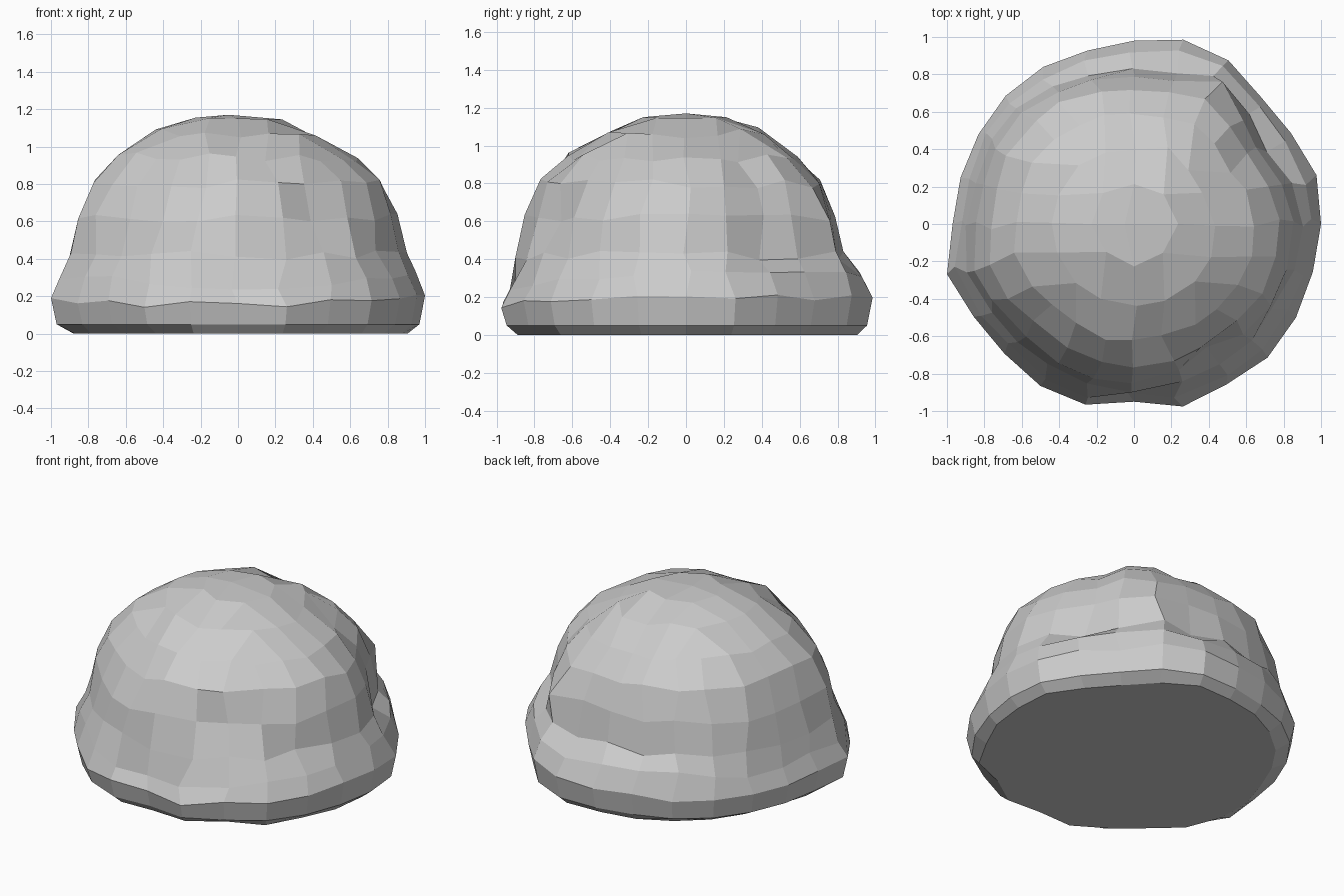
import bpy, bmesh, math, random

if "Cube" in bpy.data.objects:
    bpy.data.objects.remove(bpy.data.objects["Cube"])

random.seed(4)

# Plan outlines: radius every 15 degrees, counter-clockwise from +x
SKIRT = [1.0, 1.01, .97, .96, 1.01, 1.02, .98, .96, .97, .97, .96, .96,
         .97, 1.035, .99, .98, 1.0, 1.0, .95, 1.01, .99, 1.01, 1.0, .99]
DOME = [.87, .85, .81, .82, .87, .81, .80, .81, .83, .86, .87, .86,
        .87, .90, .87, .85, .85, .86, .86, .85, .85, .86, .87, .88]
# Height scale of the skirt in each direction
LIP = [1.15, 1.1, 1.1, 1.15, 1.2, 1.15, 1.1, 1.1, 1.15, 1.1, 1.05, 1.0,
       1.0, 1.0, 1.0, 1.0, .9, .9, .9, .9, .95, 1.0, 1.0, 1.1]
# Rings from the crown down: height, radius factor, share of skirt outline
RINGS = [(1.17, 0, 0), (1.15, .26, 0), (1.07, .51, 0), (.945, .73, 0),
         (.80, .89, 0), (.62, .98, 0), (.42, 1.0, .2), (.285, .97, .85),
         (.17, 1.0, 1), (.05, .97, 1), (0, .90, 1)]
# Dents and bulges: angle, height, depth (outward positive)
DENTS = [(25, .5, -.05), (300, .62, -.06), (330, .45, -.04), (235, .6, .015),
         (120, .8, .02), (275, .5, .03), (60, .6, .04), (85, .45, -.02)]


def square_angle(x, y):
    if abs(x) >= abs(y):
        return math.pi / 4 * y / x + (math.pi if x < 0 else 0)
    return math.pi / 2 - math.pi / 4 * x / y + (math.pi if y < 0 else 0)


def place(v):
    k = round(max(abs(v.co.x), abs(v.co.y)))
    z, f, s = RINGS[k]
    if k == 0:
        v.co = (-.05, 0, z)
        return
    a = square_angle(v.co.x, v.co.y)
    i = round(a / math.radians(15)) % 24
    r = f * (DOME[i] * (1 - s) + SKIRT[i] * s)
    if k < 8:
        for da, dz, depth in DENTS:
            d = (math.degrees(a) - da + 180) % 360 - 180
            r += depth * math.exp(-(d / 14) ** 2 - ((z - dz) / .14) ** 2)
        r += random.uniform(-.012, .012)
    if k in (7, 8):
        z *= LIP[i]
    if k == 10:
        r *= random.uniform(.97, 1.03)
    elif 1 < k < 9:
        z += random.uniform(-.025, .025)
    if 1 < k < 8:
        a += random.uniform(-.04, .04)
    if k < 4:
        z -= .02 * r * math.cos(a)
    v.co = (r * math.cos(a), r * math.sin(a), z)


# Boulder: quad grid crown, rim extruded down into the flared skirt
bm = bmesh.new()
bmesh.ops.create_grid(bm, x_segments=6, y_segments=6, size=3)
for k in range(4, len(RINGS)):
    rim = [e for e in bm.edges if e.is_boundary]
    new = bmesh.ops.extrude_edge_only(bm, edges=rim)["geom"]
    for v in new:
        if isinstance(v, bmesh.types.BMVert):
            v.co *= k / (k - 1)
for v in bm.verts:
    place(v)

# Flat underside
bmesh.ops.holes_fill(bm, edges=[e for e in bm.edges if e.is_boundary], sides=0)
bmesh.ops.recalc_face_normals(bm, faces=bm.faces)

mesh = bpy.data.meshes.new("boulder")
bm.to_mesh(mesh)
bm.free()
bpy.context.collection.objects.link(bpy.data.objects.new("boulder", mesh))
